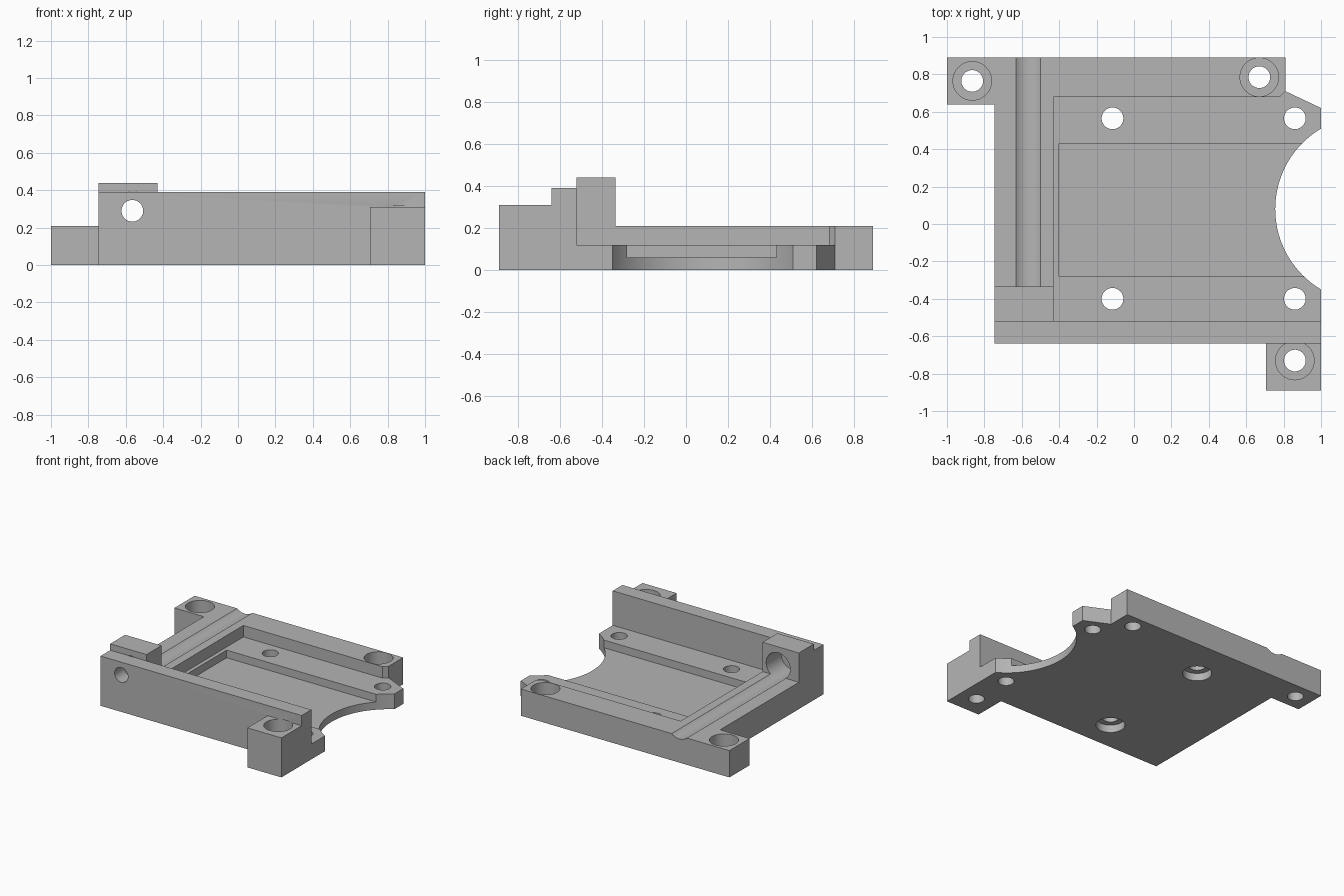
import bpy, bmesh, math
from mathutils import Matrix

cube = bpy.data.objects.get("Cube")
if cube:
    bpy.data.objects.remove(cube)

grey = bpy.data.materials.new("plain grey")
grey.use_nodes = True
grey.diffuse_color = (0.46, 0.46, 0.46, 1)
grey.node_tree.nodes["Principled BSDF"].inputs["Base Color"].default_value = grey.diffuse_color


def make_object(name, bm):
    bmesh.ops.recalc_face_normals(bm, faces=bm.faces[:])
    mesh = bpy.data.meshes.new(name)
    bm.to_mesh(mesh)
    bm.free()
    mesh.materials.append(grey)
    ob = bpy.data.objects.new(name, mesh)
    bpy.context.collection.objects.link(ob)
    return ob


def prism(name, outline, z0, z1):
    bm = bmesh.new()
    face = bm.faces.new([bm.verts.new((x, y, z0)) for x, y in outline])
    top = bmesh.ops.extrude_face_region(bm, geom=[face])["geom"]
    bmesh.ops.translate(bm, vec=(0, 0, z1 - z0),
                        verts=[v for v in top if isinstance(v, bmesh.types.BMVert)])
    return make_object(name, bm)


def box(name, x0, x1, y0, y1, z0, z1):
    return prism(name, [(x0, y0), (x1, y0), (x1, y1), (x0, y1)], z0, z1)


def cylinder(name, centre, radius, length, along_y=False, sides=48):
    bm = bmesh.new()
    turn = Matrix.Rotation(math.pi / 2, 4, "X") if along_y else Matrix()
    bmesh.ops.create_cone(bm, cap_ends=True, segments=sides, radius1=radius, radius2=radius,
                          depth=length, matrix=Matrix.Translation(centre) @ turn)
    return make_object(name, bm)


def drill(x, y, radius, z0, z1):
    combine(cylinder("drill", (x, y, (z0 + z1) / 2), radius, z1 - z0), "DIFFERENCE")


def combine(tool, operation):
    tool.hide_render = True
    mod = body.modifiers.new(tool.name, "BOOLEAN")
    mod.operation = operation
    mod.solver = "EXACT"
    mod.object = tool
    bpy.context.view_layer.objects.active = body
    bpy.ops.object.modifier_apply(modifier=mod.name)
    bpy.data.objects.remove(tool)


# Base plate with rear ear and slanted tongue
body = prism("mounting_plate", [(-0.745, -0.64), (1, -0.64), (1, 0.62), (0.81, 0.71),
                                (0.81, 0.89), (-1, 0.89), (-1, 0.64), (-0.745, 0.64)], 0, 0.21)

# Stepped recess
combine(prism("recess", [(-0.43, -0.52), (1.1, -0.52), (1.1, 0.71), (0.81, 0.71),
                         (0.78, 0.68), (-0.43, 0.68)], 0.12, 0.5), "DIFFERENCE")
combine(box("inner_recess", -0.4, 1.1, -0.28, 0.43, 0.06, 0.5), "DIFFERENCE")

# Front wall, rod block and front lug
combine(box("front_wall", -0.745, 1, -0.64, -0.52, 0, 0.39), "UNION")
combine(box("rod_block", -0.745, -0.43, -0.52, -0.335, 0, 0.44), "UNION")
combine(box("front_lug", 0.705, 1, -0.89, -0.64, 0, 0.31), "UNION")

# Round clearance in the open side
combine(cylinder("arc_cut", (1.255, 0.08, 0.2), 0.5, 1, sides=96), "DIFFERENCE")

# Rod bore with its groove, and the smaller hole through the wall
combine(cylinder("rod_bore", (-0.565, 0.24, 0.29), 0.104, 1.52, True), "DIFFERENCE")
combine(cylinder("wall_hole", (-0.565, -0.6, 0.29), 0.058, 0.4, True), "DIFFERENCE")

# Counterbored corner holes
for x, y, top in ((-0.865, 0.765, 0.3), (0.67, 0.785, 0.3), (0.86, -0.73, 0.315)):
    drill(x, y, 0.058, -0.1, 0.25)
    drill(x, y, 0.103, 0.08, top)

# Recess holes, the inner pair counterbored from below
for y in (0.565, -0.4):
    for x in (-0.115, 0.86):
        drill(x, y, 0.058, -0.1, 0.3)
    drill(-0.115, y, 0.104, -0.1, 0.06)

bpy.ops.object.select_all(action="DESELECT")
body.select_set(True)
bpy.context.view_layer.objects.active = body
bpy.ops.object.shade_smooth_by_angle(angle=math.radians(30))
